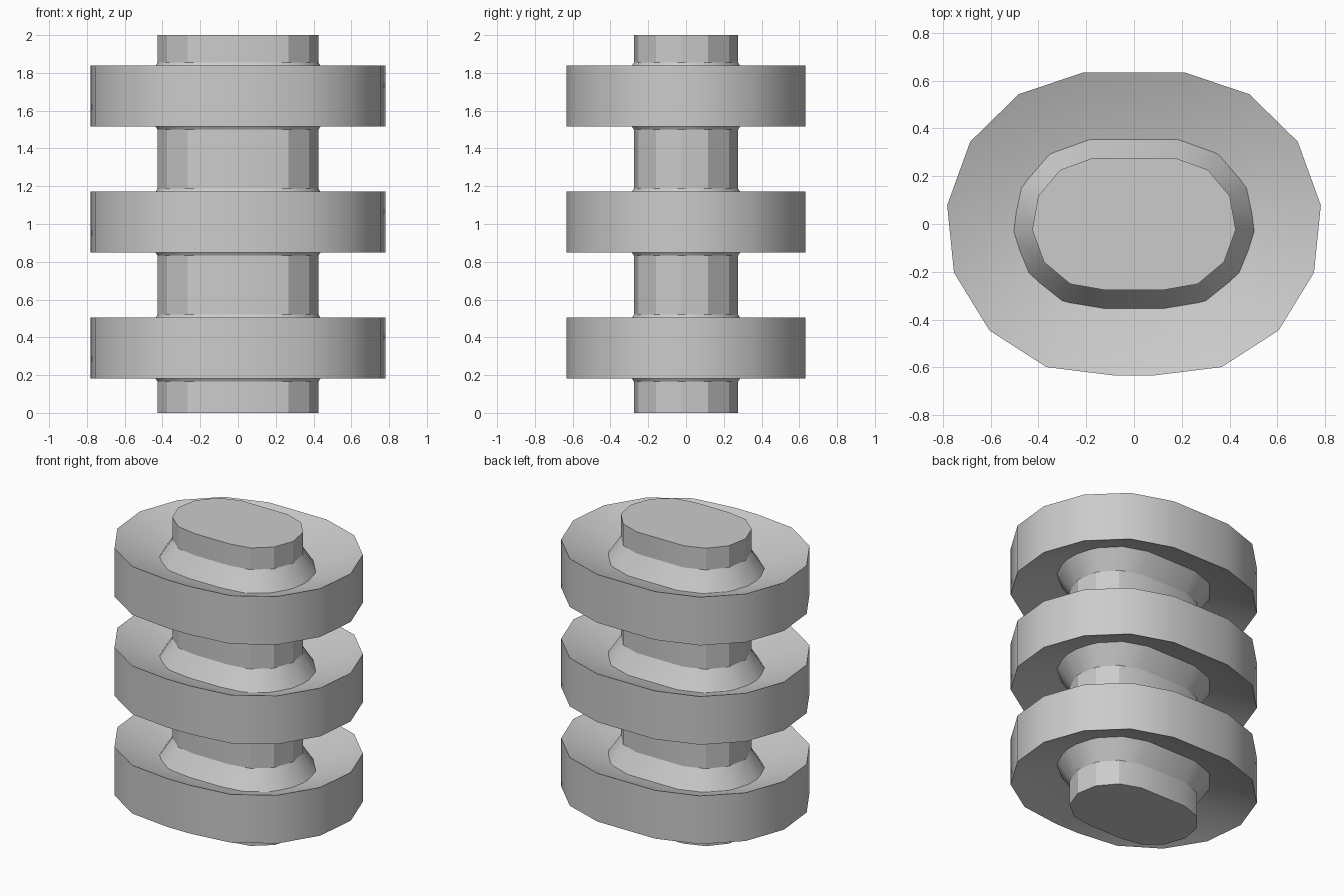
import bpy
import bmesh
from math import radians, sin, cos

cube = bpy.data.objects.get("Cube")
if cube:
    bpy.data.objects.remove(cube, do_unlink=True)

grey = bpy.data.materials.new("plain grey")
grey.use_nodes = True
colour = (0.6, 0.6, 0.6, 1)
grey.diffuse_color = colour
grey.node_tree.nodes["Principled BSDF"].inputs["Base Color"].default_value = colour

STRETCH = 0.15  # half length of the straight run of every outline


def outline(radius, sides, first):
    """Stretched round outline, mirrored across x."""
    angles = [radians(first - i * 360 / sides) for i in range(sides // 2 + 1)]
    right = [(STRETCH + radius * cos(a), radius * sin(a)) for a in angles]
    left = [(-x, y) for x, y in reversed(right)]
    return list(reversed(right + left))


def loft(name, profile, sides, first, centre=0):
    """Skin a (radius, height) profile and cap both ends."""
    bm = bmesh.new()
    rings = [[bm.verts.new((x, y, z)) for x, y in outline(r, sides, first)]
             for r, z in profile]
    for low, high in zip(rings, rings[1:]):
        n = len(low)
        for i in range(n):
            j = (i + 1) % n
            bm.faces.new((low[i], low[j], high[j], high[i]))
    bm.faces.new(list(reversed(rings[0])))
    bm.faces.new(rings[-1])
    bmesh.ops.recalc_face_normals(bm, faces=bm.faces)
    mesh = bpy.data.meshes.new(name)
    bm.to_mesh(mesh)
    bm.free()
    mesh.materials.append(grey)
    obj = bpy.data.objects.new(name, mesh)
    obj.location.z = centre
    bpy.context.collection.objects.link(obj)
    bpy.ops.object.select_all(action="DESELECT")
    obj.select_set(True)
    bpy.context.view_layer.objects.active = obj
    bpy.ops.object.shade_smooth_by_angle(angle=radians(29))


# Central core
loft("core", [(0.277, 0), (0.277, 2)], 12, 85)

# Dished discs with sloping collars
for level, z in zip(("lower", "middle", "upper"), (0.343, 1.01, 1.677)):
    loft(level + "_disc",
         [(0.25, -0.015), (0.637, -0.162), (0.637, 0.162), (0.25, 0.015)],
         14, 84.2, z)
    loft(level + "_collar",
         [(0.277, -0.177), (0.392, 0), (0.277, 0.177)], 12, 85, z)
